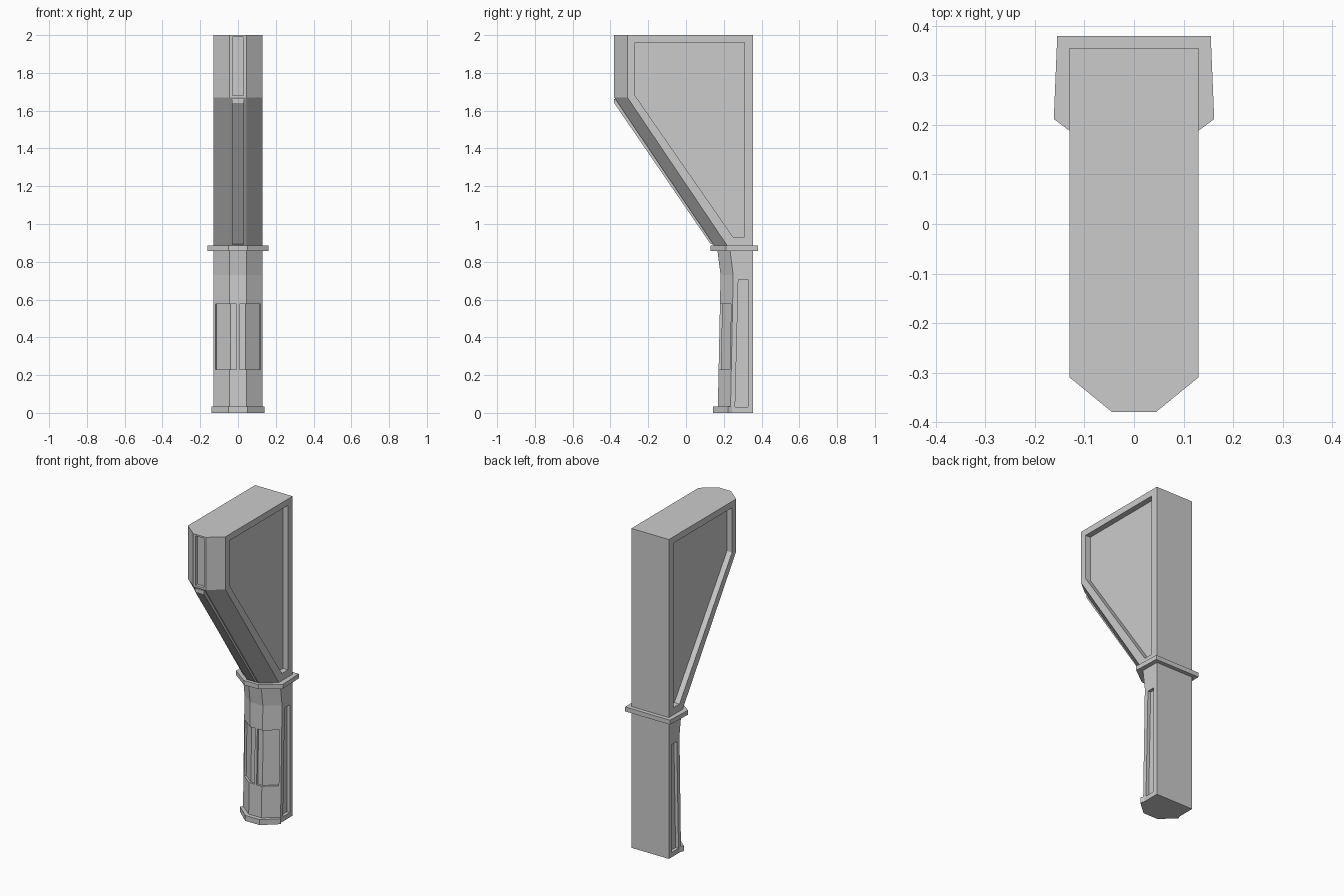
import bpy, bmesh

if "Cube" in bpy.data.objects:
    bpy.data.objects.remove(bpy.data.objects["Cube"])


def loft(name, rings):
    """Closed solid through rings of equal point count."""
    bm = bmesh.new()
    loops = [[bm.verts.new(p) for p in ring] for ring in rings]
    n = len(loops[0])
    for a, b in zip(loops, loops[1:]):
        for i in range(n):
            j = (i + 1) % n
            bm.faces.new((a[i], a[j], b[j], b[i]))
    bm.faces.new(loops[0][::-1])
    bm.faces.new(loops[-1])
    bmesh.ops.recalc_face_normals(bm, faces=bm.faces)
    me = bpy.data.meshes.new(name)
    bm.to_mesh(me)
    bm.free()
    ob = bpy.data.objects.new(name, me)
    bpy.context.collection.objects.link(ob)
    return ob


def symmetric(half, z):
    """Right half outline in xy, mirrored to a full ring at height z."""
    return [(x, y, z) for x, y in half] + [(-x, y, z) for x, y in half[::-1]]


def section(z, front, side):
    return symmetric([(0.13, 0.355), (0.13, side), (0.044, front)], z)


def side_prism(name, yz, x0, x1):
    return loft(name, [[(x, y, z) for y, z in yz] for x in (x0, x1)])


def carve(ob, cutters):
    for c in cutters:
        c.hide_render = True
        m = ob.modifiers.new("recess", 'BOOLEAN')
        m.operation, m.solver, m.object = 'DIFFERENCE', 'EXACT', c
    bpy.context.view_layer.update()
    dg = bpy.context.evaluated_depsgraph_get()
    me = bpy.data.meshes.new_from_object(ob.evaluated_get(dg))
    ob.modifiers.clear()
    ob.data = me
    for c in cutters:
        bpy.data.objects.remove(c)


# Flared upper body with side panels and front slot
upper = loft("upper_body", [section(0.88, 0.153, 0.222),
                            section(1.67, -0.38, -0.31),
                            section(2.0, -0.38, -0.31)])
panel = [(-0.27, 1.96), (0.31, 1.96), (0.31, 0.93), (0.25, 0.93), (-0.27, 1.68)]
cuts = [side_prism("panel_cutter", panel, s * 0.095, s * 0.2) for s in (1, -1)]
slot = [(-0.5, 1.68), (-0.36, 1.68), (-0.36, 1.99), (-0.5, 1.99)]
cuts.append(side_prism("slot_cutter", slot, -0.029, 0.029))
carve(upper, cuts)

# Raised rib under the slope
side_prism("slope_rib", [(-0.38, 1.663), (-0.38, 1.64), (0.128, 0.897),
                         (0.145, 0.89), (0.19, 0.89), (-0.34, 1.663)], -0.031, 0.031)

# Lower column with side grooves and wrapped front recesses
column = loft("lower_column", [section(0, 0.168, 0.235),
                               section(0.73, 0.183, 0.25),
                               section(0.87, 0.165, 0.232)])
groove = [(0.26, 0.03), (0.327, 0.03), (0.327, 0.705), (0.277, 0.705)]
wrap = [(0.008, -0.03), (0.008, 0.012), (0.04, 0.012),
        (0.1126, 0.0695), (0.126, 0.05), (0.05, -0.03)]
cuts = []
for s in (1, -1):
    cuts.append(side_prism("groove_cutter", groove, s * 0.11, s * 0.2))
    cuts.append(loft("front_panel_cutter", [[(s * x, y + f, z) for x, y in wrap]
                     for z, f in ((0.23, 0.1727), (0.577, 0.1799))]))
carve(column, cuts)

# Collar between the two bodies
ring = [(0.155, 0.38), (0.162, 0.212), (0.05, 0.129)]
loft("collar", [symmetric(ring, 0.857), symmetric(ring, 0.885)])

# Base trim around the front of the column
trim = [(0.129, 0.245), (0.14, 0.222), (0.05, 0.143)]
loft("base_trim", [symmetric(trim, 0), symmetric(trim, 0.034)])
